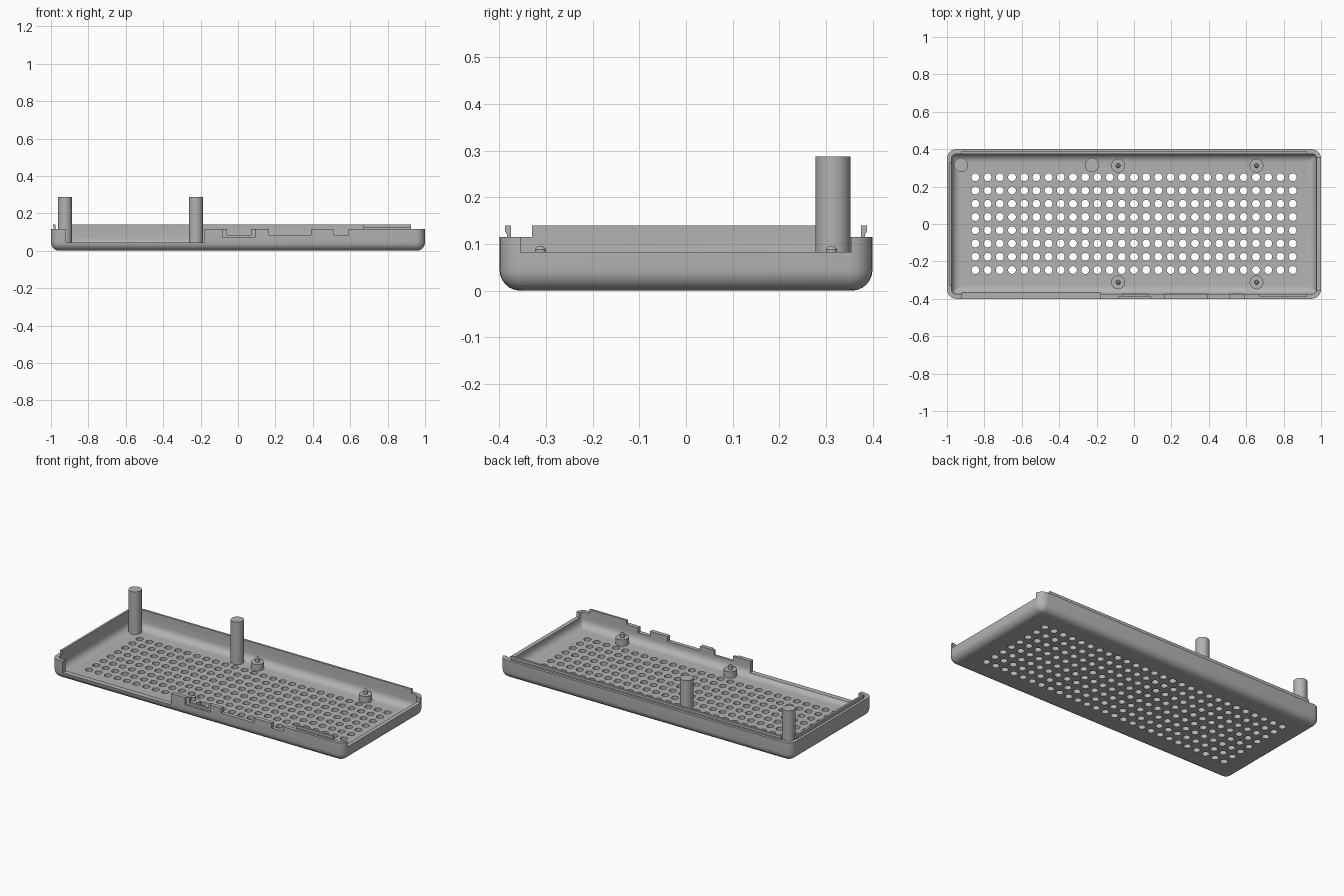
import bpy, bmesh
from math import sin, cos, pi
from mathutils import Matrix, Vector

cube = bpy.data.objects.get("Cube")
if cube:
    bpy.data.objects.remove(cube, do_unlink=True)

HX, HY = 1.0, 0.4          # half length and half width
RIM, LIP, FLOOR = 0.115, 0.14, 0.025
WALL, ROUND = 0.025, 0.045

grey = bpy.data.materials.new("plastic_grey")
grey.use_nodes = True
colour = (0.45, 0.45, 0.45, 1)
grey.diffuse_color = colour
grey.node_tree.nodes["Principled BSDF"].inputs["Base Color"].default_value = colour


def finish(name, bm, smooth=True):
    bmesh.ops.recalc_face_normals(bm, faces=bm.faces)
    mesh = bpy.data.meshes.new(name)
    bm.to_mesh(mesh)
    bm.free()
    mesh.materials.append(grey)
    obj = bpy.data.objects.new(name, mesh)
    bpy.context.collection.objects.link(obj)
    if smooth:
        shade(obj)
    return obj


def shade(obj):
    bpy.ops.object.select_all(action='DESELECT')
    obj.select_set(True)
    bpy.context.view_layer.objects.active = obj
    bpy.ops.object.shade_smooth_by_angle(angle=0.6)


def add_box(bm, x0, x1, y0, y1, z0, z1):
    size = Vector((x1 - x0, y1 - y0, z1 - z0))
    centre = Vector((x0 + x1, y0 + y1, z0 + z1)) / 2
    bmesh.ops.create_cube(bm, size=1, matrix=Matrix.Translation(centre) @ Matrix.Diagonal(size.to_4d()))


def add_rod(bm, x, y, z0, z1, r, r_top=None, sides=32):
    bmesh.ops.create_cone(bm, cap_ends=True, segments=sides, radius1=r,
                          radius2=r if r_top is None else r_top, depth=z1 - z0,
                          matrix=Matrix.Translation((x, y, (z0 + z1) / 2)))


def ring(bm, inset, z):
    # Rounded rectangle loop, inset from the outer wall
    r = max(0.05 - inset, 0.012)
    verts = []
    for k, (sx, sy) in enumerate([(1, 1), (-1, 1), (-1, -1), (1, -1)]):
        for i in range(7):
            a = pi / 2 * (k + i / 6)
            verts.append(bm.verts.new((sx * (HX - inset - r) + r * cos(a),
                                       sy * (HY - inset - r) + r * sin(a), z)))
    return verts


# Tray shell: rounded outside, rim, rounded inside, floor
arc = [pi / 2 * i / 6 for i in range(7)]
outer = [(ROUND * (1 - sin(a)), ROUND * (1 - cos(a))) for a in arc]
inner = [(WALL + ROUND * (1 - cos(a)), FLOOR + ROUND * (1 - sin(a))) for a in arc]
bm = bmesh.new()
rings = [ring(bm, d, z) for d, z in outer + [(0, RIM), (WALL, RIM)] + inner]
for lo, hi in zip(rings, rings[1:]):
    n = len(lo)
    for i in range(n):
        bm.faces.new((lo[i], lo[(i + 1) % n], hi[(i + 1) % n], hi[i]))
bm.faces.new(rings[0])
bm.faces.new(rings[-1])
tray = finish("tray", bm, False)


def cut(name, bm):
    cutter = finish(name, bm, False)
    cutter.hide_render = True
    mod = tray.modifiers.new(name, 'BOOLEAN')
    mod.operation, mod.solver, mod.object = 'DIFFERENCE', 'EXACT', cutter
    bpy.ops.object.select_all(action='DESELECT')
    tray.select_set(True)
    bpy.context.view_layer.objects.active = tray
    bpy.ops.object.modifier_apply(modifier=name)
    bpy.data.objects.remove(cutter, do_unlink=True)


# Wall openings: long front gap, connector notches, open right end
bm = bmesh.new()
for x0, x1, z in [(-0.92, -0.18, 0.045), (-0.06, 0.07, 0.085),
                  (0.165, 0.39, 0.085), (0.51, 0.59, 0.085)]:
    add_box(bm, x0, x1, -0.5, -0.34, z, 0.3)
add_box(bm, 0.95, 1.1, -0.355, 0.355, 0.083, 0.3)
cut("wall_openings", bm)

# Shallow recess around the first connector notch
bm = bmesh.new()
add_box(bm, -0.083, 0.092, -0.5, -0.388, 0.07, 0.3)
cut("connector_recess", bm)

# Grid of vent holes
bm = bmesh.new()
for i in range(27):
    for j in range(8):
        add_rod(bm, -0.848 + i * 1.696 / 26, -0.246 + j * 0.496 / 7, -0.1, 0.1, 0.021, sides=20)
cut("vent_holes", bm)
shade(tray)


def snap_lip(name, start, end, normal):
    # Thin strip with a small outward bead along its top
    profile = [(-0.025, RIM - 0.01), (-0.016, RIM - 0.01), (-0.016, 0.121),
               (-0.012, 0.127), (-0.012, LIP), (-0.025, LIP)]
    bm = bmesh.new()
    ends = [[bm.verts.new((p[0] + normal[0] * d, p[1] + normal[1] * d, z)) for d, z in profile]
            for p in (start, end)]
    n = len(profile)
    for i in range(n):
        bm.faces.new((ends[0][i], ends[0][(i + 1) % n], ends[1][(i + 1) % n], ends[1][i]))
    for e in ends:
        bm.faces.new(e)
    finish(name, bm, False)


snap_lip("back_lip", (-0.925, HY), (0.925, HY), (0, 1))
snap_lip("front_lip", (0.67, -HY), (0.925, -HY), (0, -1))
snap_lip("left_lip", (-HX, -0.33), (-HX, 0.33), (-1, 0))

# Tall round posts at the back
for i, x in enumerate((-0.925, -0.225)):
    bm = bmesh.new()
    add_rod(bm, x, 0.315, 0.01, 0.288, 0.0375)
    finish(f"tall_post_{i + 1}", bm)

# Low standoffs with locating pins
for i, x in enumerate((-0.085, 0.655)):
    for side, y in (("front", -0.312), ("back", 0.312)):
        bm = bmesh.new()
        add_rod(bm, x, y, 0.01, 0.065, 0.037)
        add_rod(bm, x, y, 0.06, 0.088, 0.012, sides=20)
        add_rod(bm, x, y, 0.088, 0.095, 0.012, 0.006, sides=20)
        finish(f"{side}_standoff_{i + 1}", bm)
